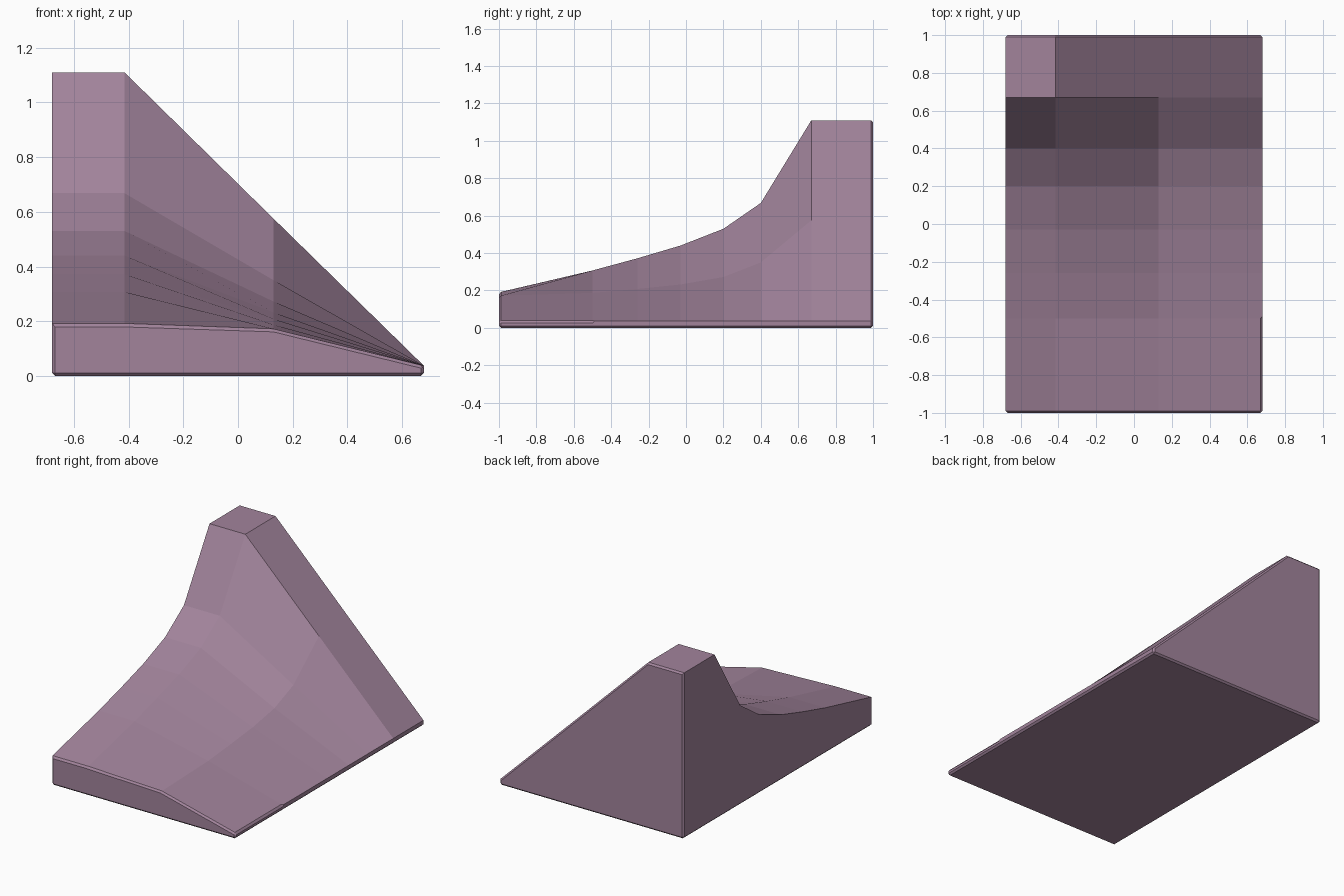
import bpy, bmesh, math

if "Cube" in bpy.data.objects:
    bpy.data.objects.remove(bpy.data.objects["Cube"])

# Cross-sections along y: (y, plateau height, mid-slope height)
STATIONS = [(-1.0, .19, .172), (-.5, .307, .187), (-.26, .372, .208), (-.03, .44, .232),
            (.2, .53, .272), (.4, .668, .35), (.67, 1.11, .575), (1.0, 1.11, .575)]
LEFT, RIDGE, MID, RIGHT, LIP = -.68, -.415, .13, .68, .037

bm = bmesh.new()

# Loft the sections into a closed sloped wedge
rings = []
for y, high, mid in STATIONS:
    profile = [(LEFT, 0), (RIGHT, 0), (RIGHT, LIP), (MID, mid), (RIDGE, high), (LEFT, high)]
    rings.append([bm.verts.new((x, y, z)) for x, z in profile])
for a, b in zip(rings, rings[1:]):
    for i in range(6):
        j = (i + 1) % 6
        bm.faces.new((a[i], a[j], b[j], b[i]))
bm.faces.new(rings[0])
bm.faces.new(rings[-1])
bmesh.ops.recalc_face_normals(bm, faces=bm.faces[:])

# Small chamfer on the outer border, leaving the slope creases crisp
def is_border(e):
    v, w = e.verts[0].co, e.verts[1].co
    on_floor = v.z == 0 and w.z == 0
    on_end = v.y == w.y and abs(v.y) > .99
    top_left = v.x == w.x and v.x < -.67 and not on_floor and not on_end
    return e.calc_face_angle(0) > math.radians(40) and (on_floor or on_end or not top_left)

bm.normal_update()
edges = [e for e in bm.edges if is_border(e) and
         (e.verts[0].co.z == 0 or abs(e.verts[0].co.y) > .99)]
bmesh.ops.bevel(bm, geom=edges, offset=.011, offset_type='OFFSET', segments=1,
                profile=.5, affect='EDGES', clamp_overlap=True)
bmesh.ops.recalc_face_normals(bm, faces=bm.faces[:])

mesh = bpy.data.meshes.new("slope_corner_block")
bm.to_mesh(mesh)
bm.free()
block = bpy.data.objects.new("slope_corner_block", mesh)
bpy.context.collection.objects.link(block)

# Dusty mauve
mat = bpy.data.materials.new("dusty_mauve")
mat.diffuse_color = (.36, .23, .33, 1)
mat.use_nodes = True
mat.node_tree.nodes["Principled BSDF"].inputs["Base Color"].default_value = mat.diffuse_color
mesh.materials.append(mat)
